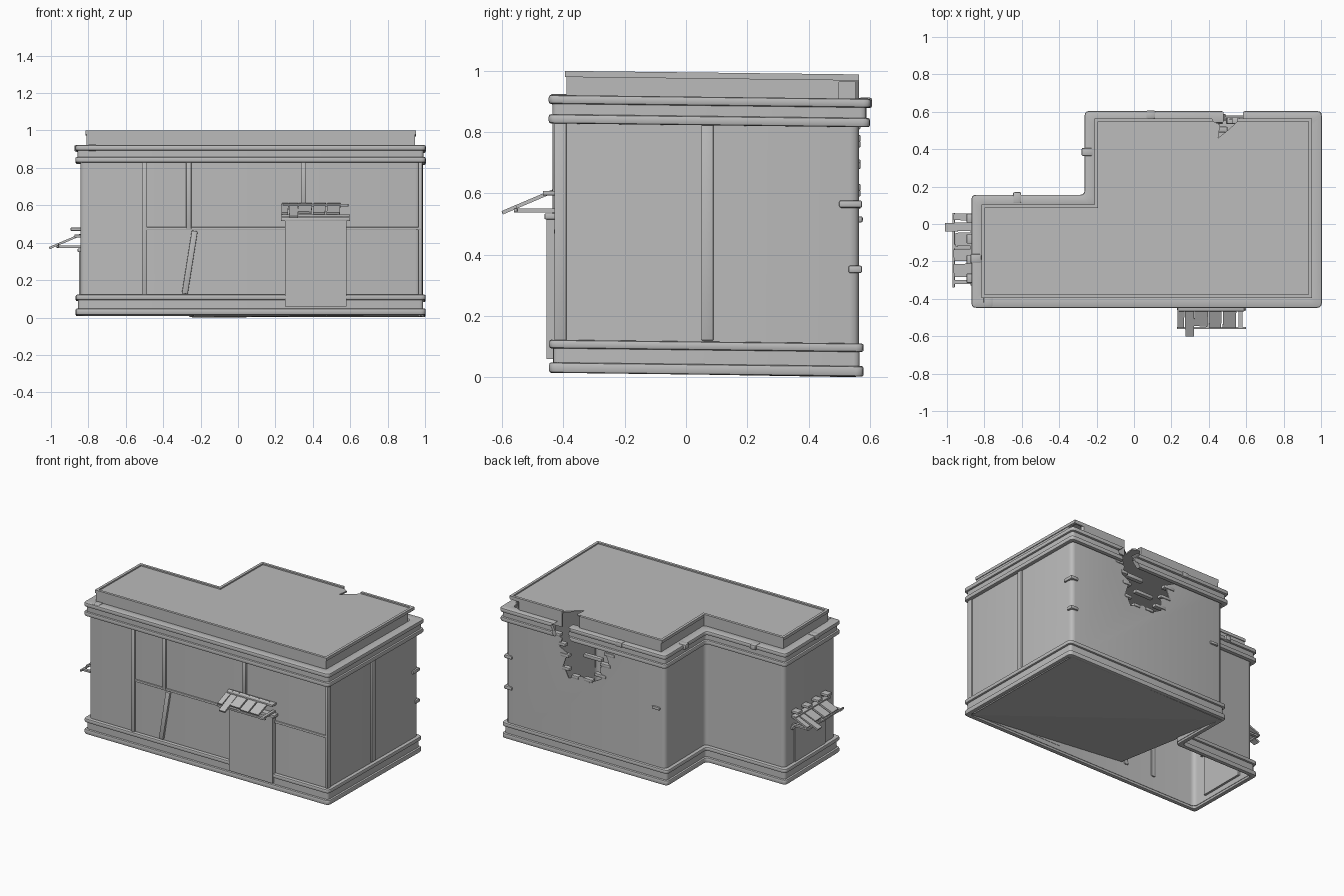
import bpy, bmesh, math, random
from mathutils import Matrix, Vector

random.seed(4)
if "Cube" in bpy.data.objects:
    bpy.data.objects.remove(bpy.data.objects["Cube"])

grey = bpy.data.materials.new("plain_grey")
grey.use_nodes = True
grey.diffuse_color = (0.5, 0.5, 0.5, 1)
grey.node_tree.nodes["Principled BSDF"].inputs["Base Color"].default_value = (0.5, 0.5, 0.5, 1)


def smooth(ob):
    bpy.ops.object.select_all(action="DESELECT")
    ob.select_set(True)
    bpy.context.view_layer.objects.active = ob
    bpy.ops.object.shade_smooth_by_angle(angle=math.radians(35))


def finish(name, bm, bevel=0.0):
    bmesh.ops.recalc_face_normals(bm, faces=bm.faces)
    mesh = bpy.data.meshes.new(name)
    bm.to_mesh(mesh)
    bm.free()
    mesh.materials.append(grey)
    ob = bpy.data.objects.new(name, mesh)
    bpy.context.collection.objects.link(ob)
    if bevel:
        mod = ob.modifiers.new("soft_edges", "BEVEL")
        mod.width, mod.segments = bevel, 2
        mod.limit_method, mod.angle_limit = "ANGLE", math.radians(40)
        bpy.context.view_layer.objects.active = ob
        bpy.ops.object.modifier_apply(modifier=mod.name)
    smooth(ob)
    return ob


def sag(y):
    """The building has settled slightly towards the back."""
    return -0.012 * (y + 0.42)


def footprint(d, back, r=0.0):
    """L-shaped outline grown by d, with rounded corners."""
    x0, x1, y0, xn, yn = -0.843 - d, 0.978 + d, -0.422 - d, -0.238 - d, 0.13 + d
    y1 = back + d
    corners = [Vector(c) for c in ((x0, y0), (x1, y0), (x1, y1), (xn, y1), (xn, yn), (x0, yn))]
    if not r:
        return corners
    out = []
    for i, c in enumerate(corners):
        a = c + (corners[i - 1] - c).normalized() * r
        b = c + (corners[(i + 1) % 6] - c).normalized() * r
        for k in range(4):
            t = k / 3
            out.append(a * (1 - t) ** 2 + c * 2 * t * (1 - t) + b * t * t)
    return out


def band(name, d, thick, z0, z1, back=0.565, r=0.0, bevel=0.0):
    """Hollow strip that follows the outline."""
    bm = bmesh.new()
    outer, inner = footprint(d, back, r), footprint(d - thick, back, r)
    loops = [[bm.verts.new((p.x, p.y, z + sag(p.y))) for p in pts]
             for pts, z in ((outer, z0), (outer, z1), (inner, z1), (inner, z0))]
    n = len(outer)
    for a, b in zip(loops, loops[1:] + loops[:1]):
        for i in range(n):
            j = (i + 1) % n
            bm.faces.new((a[i], a[j], b[j], b[i]))
    return finish(name, bm, bevel)


def prism(name, pts, direction):
    """Solid from a flat outline pushed along a direction."""
    bm = bmesh.new()
    face = bm.faces.new([bm.verts.new(p) for p in pts])
    new = bmesh.ops.extrude_face_region(bm, geom=[face])["geom"]
    bmesh.ops.translate(bm, vec=direction, verts=[v for v in new if isinstance(v, bmesh.types.BMVert)])
    return finish(name, bm)


def box(name, lo, hi, bevel=0.0, xf=Matrix()):
    bm = bmesh.new()
    lo, hi = Vector(lo), Vector(hi)
    bmesh.ops.create_cube(bm, size=1.0)
    bmesh.ops.scale(bm, vec=hi - lo, verts=bm.verts)
    bmesh.ops.translate(bm, vec=(lo + hi) / 2, verts=bm.verts)
    bmesh.ops.transform(bm, matrix=xf, verts=bm.verts)
    return finish(name, bm, bevel)


def cut(target, cutter):
    mod = target.modifiers.new("break", "BOOLEAN")
    mod.operation, mod.solver, mod.object = "DIFFERENCE", "EXACT", cutter
    bpy.context.view_layer.objects.active = target
    bpy.ops.object.modifier_apply(modifier=mod.name)
    smooth(target)


# Shell, mouldings, ledge and parapet
walls = band("walls", 0.0, 0.008, 0.03, 0.9, r=0.03)
band("base_frieze", 0.012, 0.015, 0.03, 0.1, 0.555, r=0.02)
band("base_lower_moulding", 0.025, 0.03, 0.014, 0.048, 0.555, 0.025, 0.008)
band("base_upper_moulding", 0.025, 0.03, 0.094, 0.122, 0.555, 0.025, 0.008)
frieze = band("cornice_frieze", 0.014, 0.02, 0.84, 0.9, 0.575, r=0.02)
low_cornice = band("cornice_lower_moulding", 0.026, 0.03, 0.828, 0.858, 0.575, 0.025, 0.008)
top_cornice = band("cornice_upper_moulding", 0.026, 0.064, 0.892, 0.921, 0.578, 0.025, 0.008)
parapet = band("parapet", -0.032, 0.012, 0.89, 0.985, 0.597)
rim = band("parapet_rim", -0.027, 0.018, 0.98, 1.0, 0.592)
roof = prism("roof", [(p.x, p.y, 0.982 + sag(p.y)) for p in footprint(-0.038, 0.592)], (0, 0, 0.009))
# The floor covers the main block only; one corner has lifted
for side, third in (("front", (-0.245, -0.41, 0.13)), ("back", (0.965, 0.555, 0.006))):
    prism(side + "_floor", [(0.965, -0.41, 0.016), (-0.245, 0.555, 0.0), third], (0, 0, 0.004))

# Broken opening in the back wall, cornice and roof edge
hole = prism("hole_cutter", [(x, 0.5, z) for x, z in (
    (0.61, 0.95), (0.63, 0.84), (0.55, 0.8), (0.57, 0.74), (0.51, 0.71), (0.54, 0.62), (0.5, 0.54),
    (0.4, 0.58), (0.34, 0.55), (0.25, 0.6), (0.26, 0.68), (0.19, 0.71), (0.22, 0.79), (0.14, 0.83), (0.16, 0.86))],
    (0, 0.2, 0))
cut(walls, hole)
gap = prism("gap_cutter", [(x, 0.5, z) for x, z in (
    (0.6, 1.1), (0.57, 0.92), (0.62, 0.88), (0.58, 0.8), (0.44, 0.8), (0.49, 0.86), (0.46, 0.9), (0.52, 0.93))],
    (0, 0.2, 0))
for part in (frieze, low_cornice, top_cornice):
    cut(part, gap)
dent = prism("dent_cutter", [(x, y, 0.87) for x, y in (
    (0.4, 0.7), (0.42, 0.55), (0.46, 0.53), (0.45, 0.46), (0.5, 0.5), (0.55, 0.545), (0.57, 0.7))], (0, 0, 0.2))
corner = prism("corner_cutter", [(x, y, 0.9) for x, y in (
    (0.88, 0.565), (0.92, 0.53), (0.925, 0.5), (0.99, 0.5), (0.99, 0.65), (0.88, 0.65))], (0, 0, 0.064))
for part in (parapet, rim, roof):
    cut(part, dent)
cut(parapet, corner)
for helper in (hole, gap, dent, corner):
    bpy.data.objects.remove(helper)

# Loose bricks along the broken edge
for x, z in ((0.59, 0.82), (0.55, 0.76), (0.53, 0.69), (0.52, 0.6), (0.45, 0.56),
             (0.35, 0.565), (0.26, 0.62), (0.22, 0.7), (0.19, 0.78)):
    w = random.uniform(0.025, 0.045)
    box("broken_brick", (x - w, 0.535, z - 0.011), (x + w, 0.57, z + 0.011), 0.005)
for x, z, h in ((0.44, 0.79, 0.014), (0.36, 0.7, 0.012)):
    box("inner_beam", (x - 0.08, 0.49, z - h), (x + 0.06, 0.52, z + h), 0.005)

# Bricks showing on the walls
for z in (0.565, 0.352):
    box("corner_brick", (0.93, 0.53 if z < 0.5 else 0.5, z - 0.012), (0.988, 0.575, z + 0.012), 0.006)
box("wall_brick", (-0.2, 0.55, 0.505), (-0.14, 0.577, 0.525), 0.006)

# Clips over the upper cornice
for x, y, sx, sy in ((0.09, 0.585, 0.025, 0.022), (-0.25, 0.385, 0.03, 0.022), (-0.625, 0.14, 0.022, 0.03),
                     (-0.845, -0.185, 0.03, 0.025), (-0.78, -0.415, 0.025, 0.028)):
    box("cornice_clip", (x - sx, y - sy, 0.89 + sag(y)), (x + sx, y + sy, 0.925 + sag(y)), 0.008)

# Timber posts and rail
for x, z0 in ((-0.5, 0.12), (-0.263, 0.475), (0.35, 0.6)):
    box("front_post", (x - 0.014, -0.436, z0), (x + 0.014, -0.405, 0.835), 0.004)
tilt = Matrix.Translation((-0.258, -0.422, 0.295)) @ Matrix.Rotation(math.radians(9), 4, "Y")
box("fallen_post", (-0.016, -0.015, -0.17), (0.016, 0.015, 0.17), 0.004, tilt)
box("front_rail", (-0.49, -0.431, 0.467), (0.98, -0.41, 0.483), 0.004)
box("corner_post", (0.965, -0.43, 0.12), (0.986, -0.39, 0.835), 0.004)
box("side_post", (0.96, 0.05, 0.12), (0.988, 0.09, 0.83), 0.004)


def doorway(side, xf, drop, half, proud):
    """Door with a slatted canopy; the wall is at local y = 0."""
    box(side + "_door", (-0.165, -proud, 0.06), (0.165, 0.01, 0.53 - drop), 0, xf)
    box(side + "_lintel", (-half, -proud - 0.007, 0.515 - drop), (half, 0.01, 0.535 - drop), 0.004, xf)
    box(side + "_canopy_top_rail", (-half + 0.01, -0.045, 0.593 - drop), (half - 0.01, 0, 0.608 - drop), 0.003, xf)
    box(side + "_canopy_front_rail", (-half, -0.14, 0.54 - drop), (half, -0.128, 0.552 - drop), 0.003, xf)
    for x in (-half + 0.02, -0.02, half - 0.03):
        box(side + "_canopy_bracket", (x - 0.01, -0.14, 0.538 - drop), (x + 0.01, 0, 0.55 - drop), 0, xf)
    for x, w, length in ((-0.88, 0.018, 0.13), (-0.64, 0.023, 0.18), (-0.3, 0.036, 0.12),
                         (0.12, 0.032, 0.13), (0.53, 0.035, 0.13)):
        slope = xf @ Matrix.Translation((x * half, -0.012, 0.607 - drop)) @ Matrix.Rotation(
            math.radians(23), 4, "X") @ Matrix.Rotation(random.uniform(-0.04, 0.04), 4, "Z")
        box(side + "_canopy_slat", (-w, -length, -0.006), (w, 0, 0.006), 0, slope)


doorway("front", Matrix.Translation((0.415, -0.422, 0)), 0.0, 0.185, 0.033)
doorway("side", Matrix.Translation((-0.83, -0.14, 0)) @ Matrix.Rotation(-math.pi / 2, 4, "Z"), 0.165, 0.2, 0.02)
for y in (-0.29, -0.19, -0.08, 0.03):
    box("side_wall_brick", (-0.895, y - 0.025, 0.463), (-0.83, y + 0.025, 0.481), 0.004)
